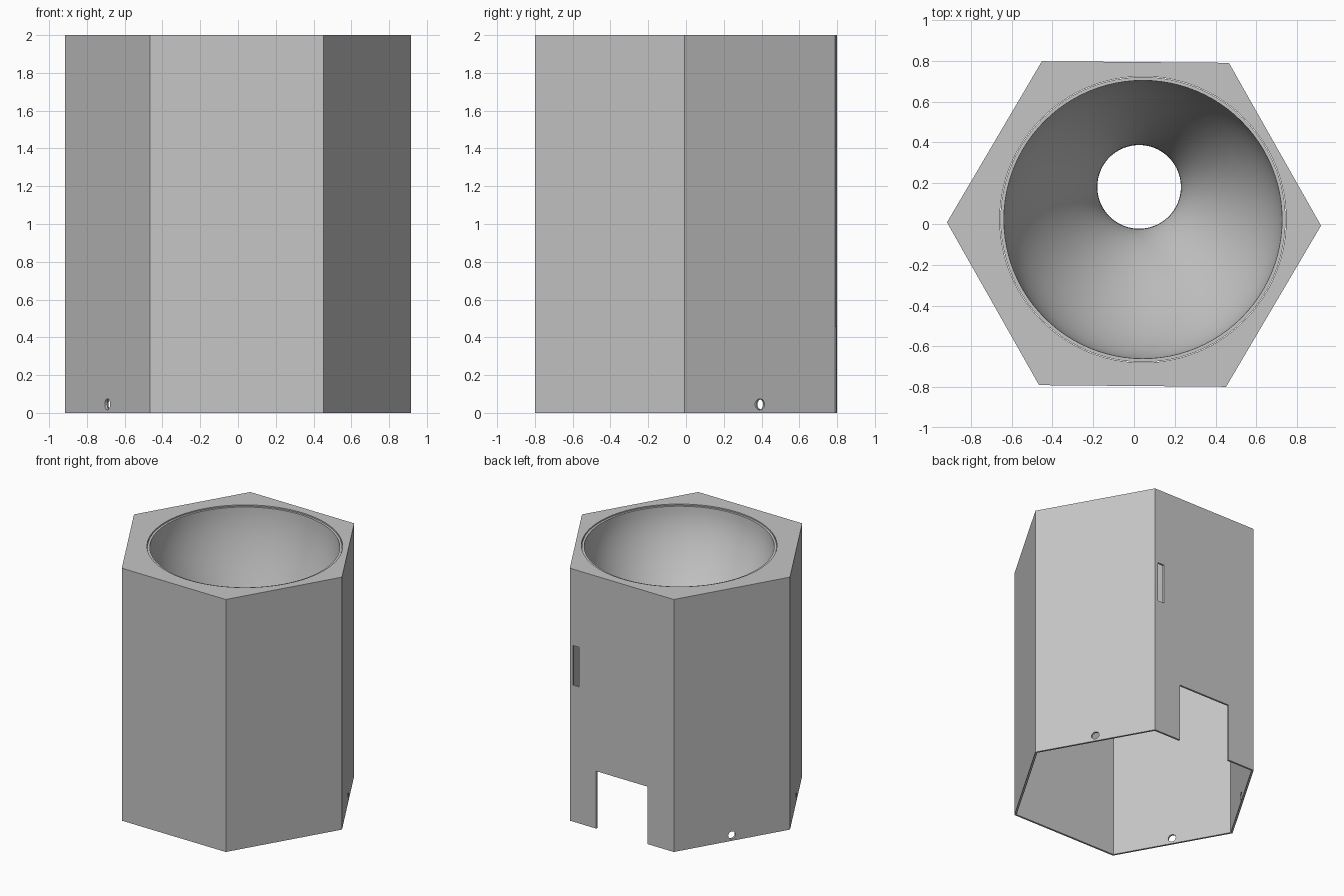
import bpy, bmesh, math
from mathutils import Matrix, Vector

cube = bpy.data.objects.get("Cube")
if cube:
    bpy.data.objects.remove(cube, do_unlink=True)

RADIUS, HEIGHT, WALL = 0.917, 2.0, 0.015
APOTHEM = RADIUS * math.cos(math.pi / 6)
TURN = math.radians(-0.5)            # the housing sits very slightly turned

grey = bpy.data.materials.new("plain grey")
grey.use_nodes = True
grey.diffuse_color = (0.56, 0.56, 0.56, 1)
grey.node_tree.nodes["Principled BSDF"].inputs["Base Color"].default_value = grey.diffuse_color


def add_object(name, bm):
    bmesh.ops.recalc_face_normals(bm, faces=bm.faces)
    mesh = bpy.data.meshes.new(name)
    bm.to_mesh(mesh)
    bm.free()
    mesh.materials.append(grey)
    obj = bpy.data.objects.new(name, mesh)
    bpy.context.collection.objects.link(obj)
    return obj


def prism(name, sides, radius, depth, matrix):
    bm = bmesh.new()
    bmesh.ops.create_cone(bm, cap_ends=True, segments=sides, radius1=radius,
                          radius2=radius, depth=depth)
    # put the first corner exactly on +x
    corner = max(bm.verts, key=lambda v: v.co.x).co
    bmesh.ops.rotate(bm, verts=bm.verts, matrix=Matrix.Rotation(-math.atan2(corner.y, corner.x), 3, 'Z'))
    bmesh.ops.transform(bm, matrix=matrix, verts=bm.verts)
    return add_object(name, bm)


def box(name, low, high):
    low, high = Vector(low), Vector(high)
    bm = bmesh.new()
    bmesh.ops.create_cube(bm, size=1)
    bmesh.ops.scale(bm, vec=high - low, verts=bm.verts)
    bmesh.ops.translate(bm, vec=(low + high) / 2, verts=bm.verts)
    bmesh.ops.rotate(bm, verts=bm.verts, matrix=Matrix.Rotation(TURN, 3, 'Z'))
    return add_object(name, bm)


def cut(target, cutter):
    cutter.hide_render = True
    mod = target.modifiers.new("cut", 'BOOLEAN')
    mod.operation, mod.solver, mod.object = 'DIFFERENCE', 'EXACT', cutter
    graph = bpy.context.evaluated_depsgraph_get()
    result = bpy.data.meshes.new_from_object(target.evaluated_get(graph))
    target.modifiers.clear()
    target.data = result
    bpy.data.objects.remove(cutter, do_unlink=True)


# Hexagonal housing, hollow and open underneath
turn = Matrix.Rotation(TURN, 4, 'Z')
housing = prism("hexagonal_housing", 6, RADIUS, HEIGHT,
                Matrix.Translation((0, 0, HEIGHT / 2)) @ turn)
cut(housing, prism("hollow_cutter", 6, RADIUS - WALL / math.cos(math.pi / 6), HEIGHT,
                   Matrix.Translation((0, 0, HEIGHT / 2 - WALL)) @ turn))

# Round opening in the lid
TOP_CENTRE = Vector((0.044, 0.022))
cut(housing, prism("lid_cutter", 96, 0.702, 0.3, Matrix.Translation((*TOP_CENTRE, HEIGHT))))

# Doorway and narrow slot in the back wall
cut(housing, box("door_cutter", (-0.225, 0.7, -0.1), (0.225, 0.9, 0.455)))
cut(housing, box("slot_cutter", (0.375, 0.7, 1.08), (0.43, 0.9, 1.395)))

# Small round holes low in three walls
for angle in (30, 150, 210):
    place = (Matrix.Rotation(math.radians(angle) + TURN, 4, 'Z')
             @ Matrix.Translation((APOTHEM, 0, 0.045))
             @ Matrix.Rotation(math.pi / 2, 4, 'Y'))
    cut(housing, prism("hole_cutter", 24, 0.029, 0.1, place))

# Funnel: an off-centre S-curved loft with a thin wall
NECK_CENTRE = Vector((0.025, 0.182))
RIM_Z, NECK_Z, STEPS, SIDES = 1.992, 0.7, 28, 96
RIM_R, NECK_R, THICK = 0.682, 0.205, 0.017


def funnel_ring(bm, t, extra):
    s = t * t * (3 - 2 * t)
    centre = TOP_CENTRE.lerp(NECK_CENTRE, s)
    r = RIM_R + (NECK_R - RIM_R) * s + extra
    z = RIM_Z + (NECK_Z - RIM_Z) * t
    return [bm.verts.new((centre.x + r * math.cos(a), centre.y + r * math.sin(a), z))
            for a in (2 * math.pi * i / SIDES for i in range(SIDES))]


bm = bmesh.new()
rings = [funnel_ring(bm, i / STEPS, 0) for i in range(STEPS + 1)]
rings += [funnel_ring(bm, i / STEPS, THICK) for i in reversed(range(STEPS + 1))]
for a, b in zip(rings, rings[1:] + rings[:1]):
    for i in range(SIDES):
        j = (i + 1) % SIDES
        bm.faces.new((a[i], a[j], b[j], b[i]))
funnel = add_object("funnel", bm)

bpy.ops.object.select_all(action='DESELECT')
funnel.select_set(True)
bpy.context.view_layer.objects.active = funnel
bpy.ops.object.shade_smooth_by_angle(angle=math.radians(35))
